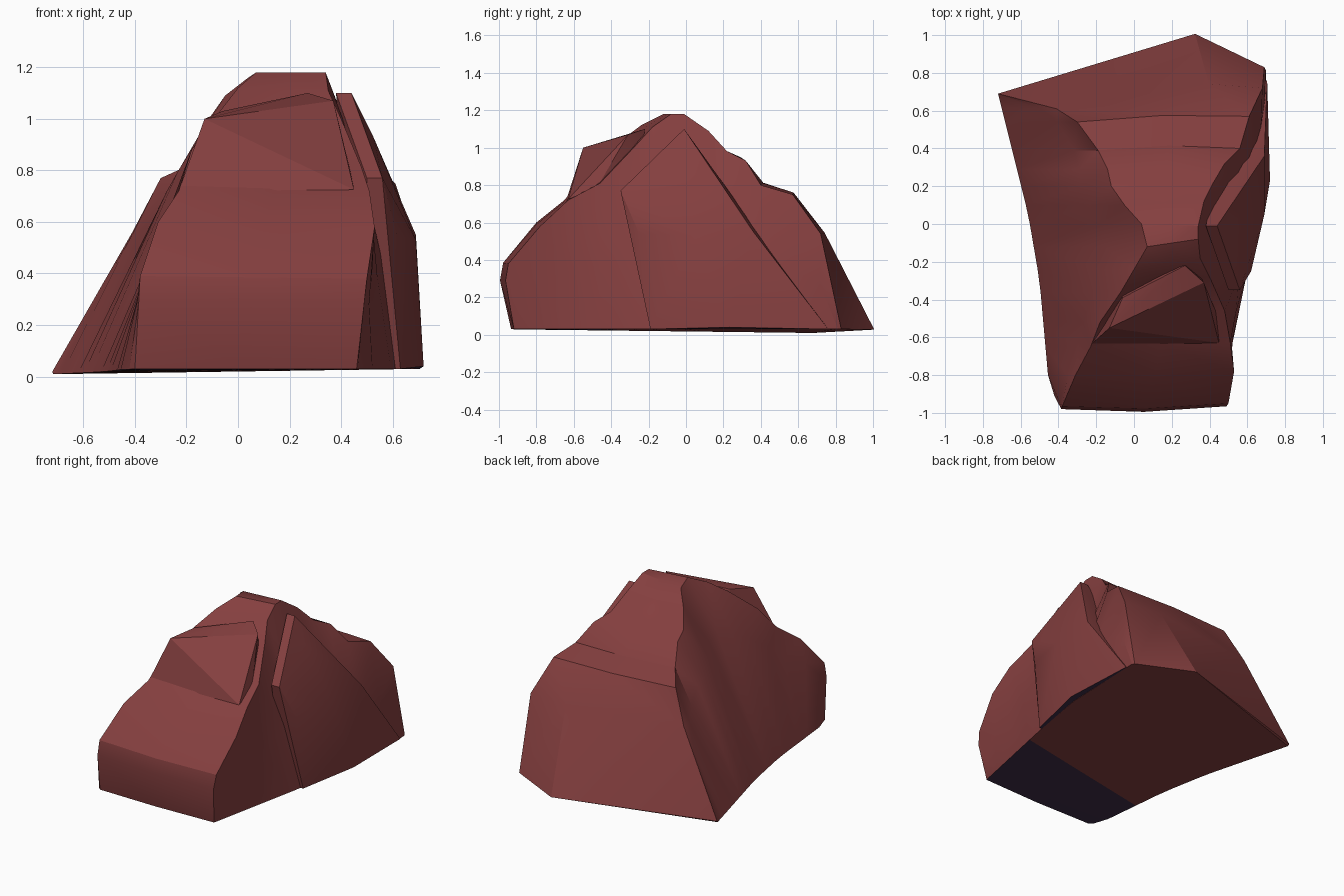
import bpy, bmesh, math
from mathutils import Vector

if "Cube" in bpy.data.objects:
    bpy.data.objects.remove(bpy.data.objects["Cube"])


def material(name, rgb):
    m = bpy.data.materials.new(name)
    m.diffuse_color = (*rgb, 1)
    m.use_nodes = True
    m.node_tree.nodes["Principled BSDF"].inputs["Base Color"].default_value = m.diffuse_color
    return m


RED = material("red_rock", (0.235, 0.05, 0.05))
DARK = material("dark_underside", (0.05, 0.028, 0.065))


def finish(name, bm, cut=None):
    """Make the object; downward base faces in front of the cut line are dark."""
    bmesh.ops.remove_doubles(bm, verts=bm.verts, dist=0.002)
    bmesh.ops.triangulate(bm, faces=bm.faces, quad_method='SHORT_EDGE')
    bmesh.ops.recalc_face_normals(bm, faces=bm.faces)
    if cut:
        p, n = Vector(cut[0]), Vector(cut[1])
        base = [f for f in bm.faces if f.normal.z < -0.8]
        edges = {e for f in base for e in f.edges}
        bmesh.ops.bisect_plane(bm, geom=base + list(edges), plane_co=p, plane_no=n)
        for f in bm.faces:
            c = f.calc_center_median()
            if f.normal.z < -0.8 and c.z < 0.06 and (c - p).dot(n) < 0:
                f.material_index = 1
    me = bpy.data.meshes.new(name)
    bm.to_mesh(me)
    bm.free()
    me.materials.append(RED)
    me.materials.append(DARK)
    ob = bpy.data.objects.new(name, me)
    bpy.context.collection.objects.link(ob)
    bpy.ops.object.select_all(action='DESELECT')
    bpy.context.view_layer.objects.active = ob
    ob.select_set(True)
    bpy.ops.object.shade_smooth_by_angle(angle=math.radians(26))


def hull(name, points, cut=None):
    bm = bmesh.new()
    for p in points:
        bm.verts.new(p)
    res = bmesh.ops.convex_hull(bm, input=bm.verts)
    junk = {g for g in res["geom_interior"] + res["geom_unused"]
            if isinstance(g, bmesh.types.BMVert)}
    bmesh.ops.delete(bm, geom=list(junk), context='VERTS')
    finish(name, bm, cut)


def along(y, pts):
    """Piecewise-linear x for a given y."""
    if y <= pts[0][0]:
        return pts[0][1]
    for (y0, x0), (y1, x1) in zip(pts, pts[1:]):
        if y <= y1:
            return x0 + (x1 - x0) * (y - y0) / (y1 - y0)
    return pts[-1][1]


# footprint edges as (y, x)
LEFT = [(-0.93, -0.41), (-0.86, -0.45), (-0.3, -0.50), (0.05, -0.56), (0.69, -0.72)]
RIGHT = [(-0.93, 0.46), (-0.25, 0.60), (0.2, 0.68), (0.8, 0.70)]

# crest from front foot over the summit to the back foot:
# left end (x, y, z), right end (x, y, z), bulge of the middle in y
CREST = [
    ((-0.40, -0.93, 0.03), (0.46, -0.92, 0.03), -0.01),
    ((-0.385, -0.98, 0.29), (0.49, -0.965, 0.29), -0.022),
    ((-0.38, -0.965, 0.39), (0.50, -0.95, 0.38), -0.02),
    ((-0.31, -0.80, 0.60), (0.53, -0.78, 0.58), -0.01),
    ((-0.23, -0.65, 0.72), (0.51, -0.63, 0.72), 0),
    ((-0.18, -0.52, 0.88), (0.48, -0.46, 0.81), 0.03),
    ((-0.07, -0.36, 1.03), (0.40, -0.28, 1.00), 0.03),
    ((0.00, -0.24, 1.12), (0.35, -0.18, 1.11), 0),
    ((0.07, -0.12, 1.18), (0.34, -0.08, 1.18), 0),
    ((0.04, 0.00, 1.16), (0.34, -0.01, 1.18), 0),
    ((-0.05, 0.10, 1.09), (0.37, 0.12, 1.09), 0),
    ((-0.12, 0.20, 0.99), (0.42, 0.22, 0.98), 0),
    ((-0.14, 0.29, 0.95), (0.48, 0.32, 0.93), 0),
    ((-0.19, 0.39, 0.82), (0.56, 0.40, 0.80), 0.02),
    ((-0.30, 0.54, 0.77), (0.61, 0.57, 0.75), 0.02),
    ((-0.41, 0.61, 0.56), (0.68, 0.72, 0.54), 0.05),
    ((-0.72, 0.69, 0.02), (0.69, 0.83, 0.03), 0.213),
]


def rock_body():
    bm = bmesh.new()
    rings = []
    for l, r, bulge in CREST:
        l, r = Vector(l), Vector(r)
        mid = l.lerp(r, 0.74 if bulge > 0.04 else 0.5) + Vector((0, bulge, 0))
        yl = max(-0.91, min(0.68, l.y))
        yr = max(-0.91, min(0.80, r.y))
        bl = Vector((along(yl, LEFT), yl, 0.02 - 0.012 * (yl + 0.2)))
        br = Vector((along(yr, RIGHT), yr, 0.03))
        # rounded shoulder on the left, swelling towards the summit
        shoulder = bl.lerp(l, 0.72)
        shoulder.x -= max(0, l.z - 0.85) * 0.17
        # right flank steepens below half height
        flank = r.lerp(br, 0.55)
        if r.y > -0.6:
            flank.x = 0.8 * max(br.x, r.x) + 0.2 * r.x
        rings.append([bm.verts.new(p) for p in (bl, shoulder, l, mid, r, flank, br)])
    for a, b in zip(rings, rings[1:]):
        for i in range(7):
            j = (i + 1) % 7
            bm.faces.new((a[i], a[j], b[j], b[i]))
    bm.faces.new(rings[0])
    bm.faces.new(rings[-1])
    finish("rock_body", bm, ((0.58, -0.35, 0), (-0.19, 1, 0)))


rock_body()

# wedge of rock standing on the front ledge
hull("front_wedge", [
    (-0.23, -0.64, 0.72), (0.45, -0.63, 0.725), (-0.13, -0.55, 1.00),
    (-0.06, -0.39, 1.03), (0.27, -0.22, 1.10), (0.37, -0.31, 1.07),
    (0.44, -0.48, 0.78), (0.34, -0.25, 0.8), (-0.05, -0.3, 0.8)])

# pointed slab leaning on the right flank: outer outline, thickened inwards
SLAB = [(0.44, -0.01, 1.10), (0.525, -0.02, 0.93), (0.56, -0.35, 0.77), (0.62, -0.25, 0.54),
        (0.63, -0.19, 0.03), (0.69, 0.05, 0.53), (0.72, 0.23, 0.04),
        (0.69, 0.36, 0.55), (0.705, 0.76, 0.03)]
hull("side_slab", SLAB + [(x - (0.06 if z > 0.7 else 0.15), y, z) for x, y, z in SLAB],
     ((0, 2, 0), (0, 1, 0)))
